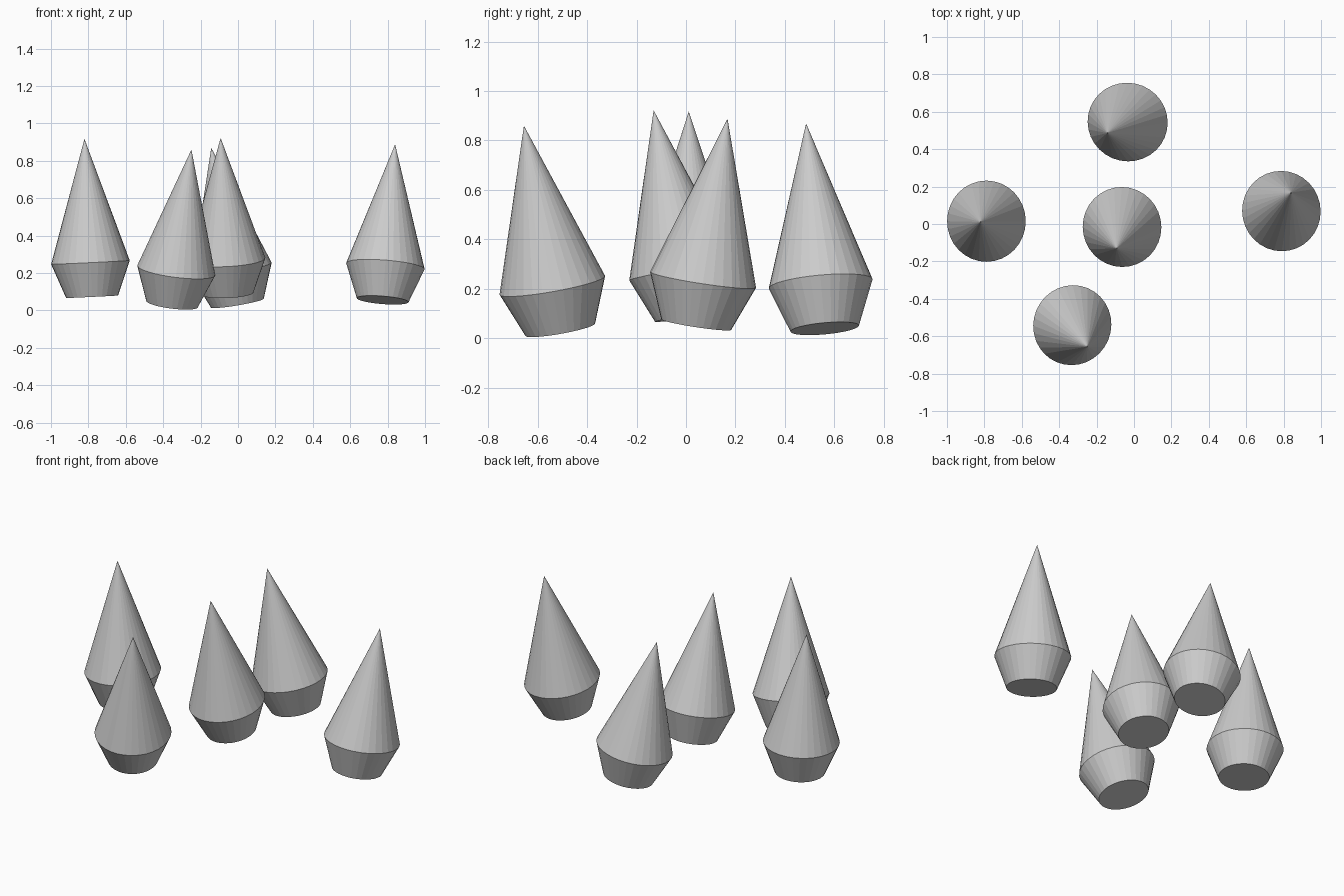
import bpy, bmesh
from math import cos, sin, pi, sqrt
from mathutils import Vector

if "Cube" in bpy.data.objects:
    bpy.data.objects.remove(bpy.data.objects["Cube"])

SIDES = 32
TIP_LEN, BASE_LEN = 0.661, 0.184   # rim to apex, rim to foot
BASE_RATIO = 0.66                  # foot radius / rim radius


def spike(name, mid_xy, apex, rx=0.2105, ry=0.217):
    """Leaning cone on a tapered foot, slightly oval in section."""
    apex = Vector(apex)
    dx, dy = apex.x - mid_xy[0], apex.y - mid_xy[1]
    axis = Vector((dx, dy, sqrt(TIP_LEN**2 - dx * dx - dy * dy))).normalized()
    rot = Vector((0, 0, 1)).rotation_difference(axis)
    mid = apex - axis * TIP_LEN

    bm = bmesh.new()

    def ring(scale, z):
        return [bm.verts.new(mid + rot @ Vector((rx * scale * cos(2 * pi * i / SIDES),
                                                 ry * scale * sin(2 * pi * i / SIDES), z)))
                for i in range(SIDES)]

    foot, rim, tip = ring(BASE_RATIO, -BASE_LEN), ring(1, 0), bm.verts.new(apex)
    bm.faces.new(foot[::-1])
    for i in range(SIDES):
        j = (i + 1) % SIDES
        bm.faces.new((foot[i], foot[j], rim[j], rim[i]))
        bm.faces.new((rim[i], rim[j], tip))
    mesh = bpy.data.meshes.new(name)
    bm.to_mesh(mesh)
    bm.free()
    bpy.context.collection.objects.link(bpy.data.objects.new(name, mesh))


# Five leaning spikes: rim centre and apex
spike("left_spike", (-0.789, 0.015), (-0.821, 0.011, 0.917))
spike("right_spike", (0.788, 0.069), (0.84, 0.168, 0.888))
spike("centre_spike", (-0.064, -0.016), (-0.093, -0.131, 0.922))
spike("front_spike", (-0.33, -0.541), (-0.249, -0.656, 0.86))
spike("back_spike", (-0.034, 0.545), (-0.143, 0.486, 0.869), 0.217, 0.211)
